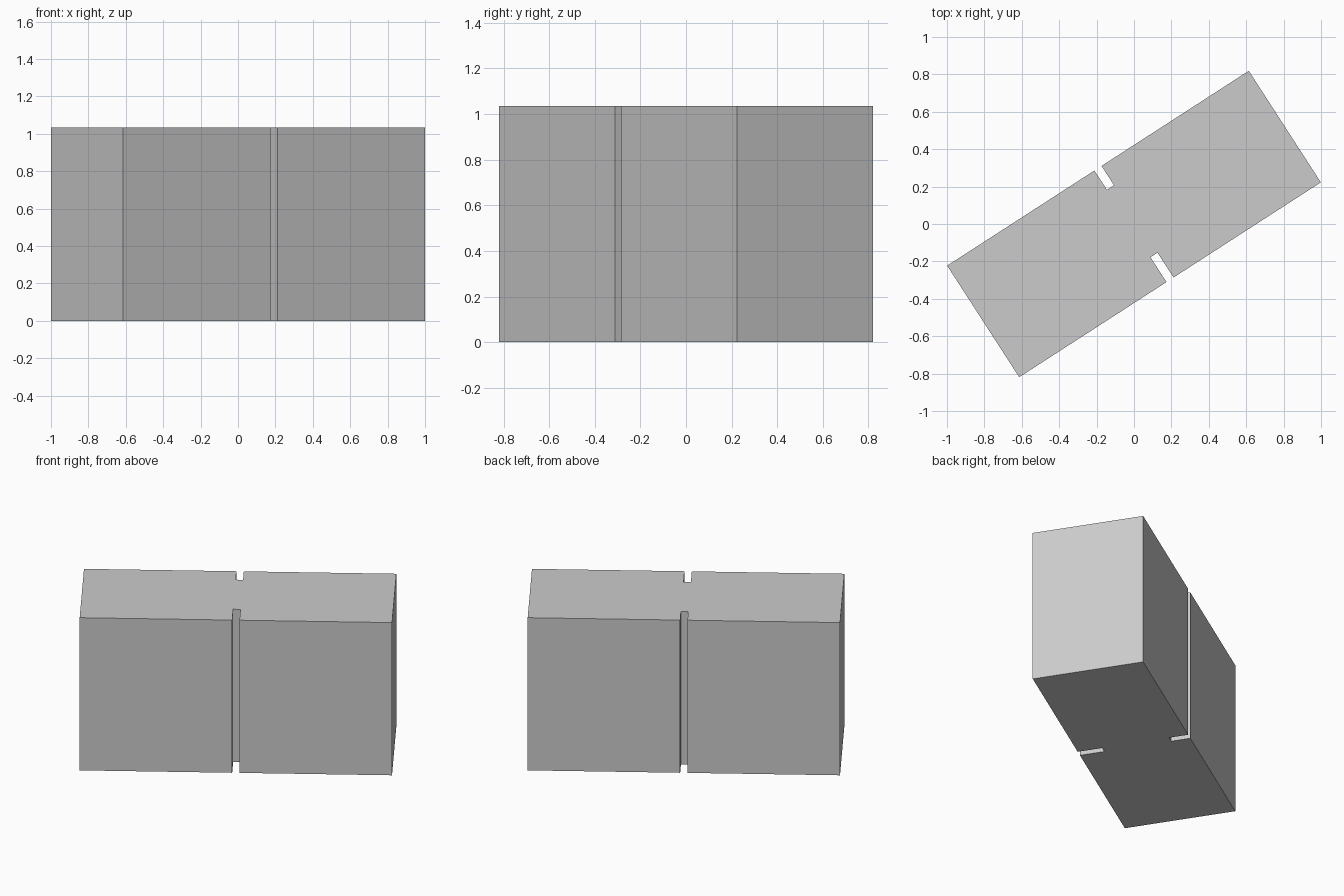
import bpy, bmesh, math
from mathutils import Matrix

if "Cube" in bpy.data.objects:
    bpy.data.objects.remove(bpy.data.objects["Cube"])

HALF_L, HALF_W, HEIGHT = 0.960, 0.355, 1.035
SLOT = 0.0225                      # half width of each slot
BACK_FLOOR, FRONT_FLOOR = 0.232, -0.197
ANGLE = math.radians(32.86)


def slotted_side(v_edge, v_floor):
    # one long side of the profile, from left to right, with its slot
    return [(-HALF_L, v_edge), (-SLOT, v_edge), (-SLOT, v_floor),
            (SLOT, v_floor), (SLOT, v_edge), (HALF_L, v_edge)]


# block profile: front side, then back side reversed
profile = slotted_side(-HALF_W, FRONT_FLOOR) + slotted_side(HALF_W, BACK_FLOOR)[::-1]

# extrude the profile upwards and turn it about z
bm = bmesh.new()
base = bm.faces.new([bm.verts.new((x, y, 0)) for x, y in profile])
ext = bmesh.ops.extrude_face_region(bm, geom=[base], use_keep_orig=True)
top = [g for g in ext["geom"] if isinstance(g, bmesh.types.BMVert)]
bmesh.ops.translate(bm, verts=top, vec=(0, 0, HEIGHT))
bmesh.ops.rotate(bm, verts=bm.verts, cent=(0, 0, 0), matrix=Matrix.Rotation(ANGLE, 3, 'Z'))
bmesh.ops.recalc_face_normals(bm, faces=bm.faces)

mesh = bpy.data.meshes.new("slotted_block")
bm.to_mesh(mesh)
bm.free()
bpy.context.collection.objects.link(bpy.data.objects.new("slotted_block", mesh))
